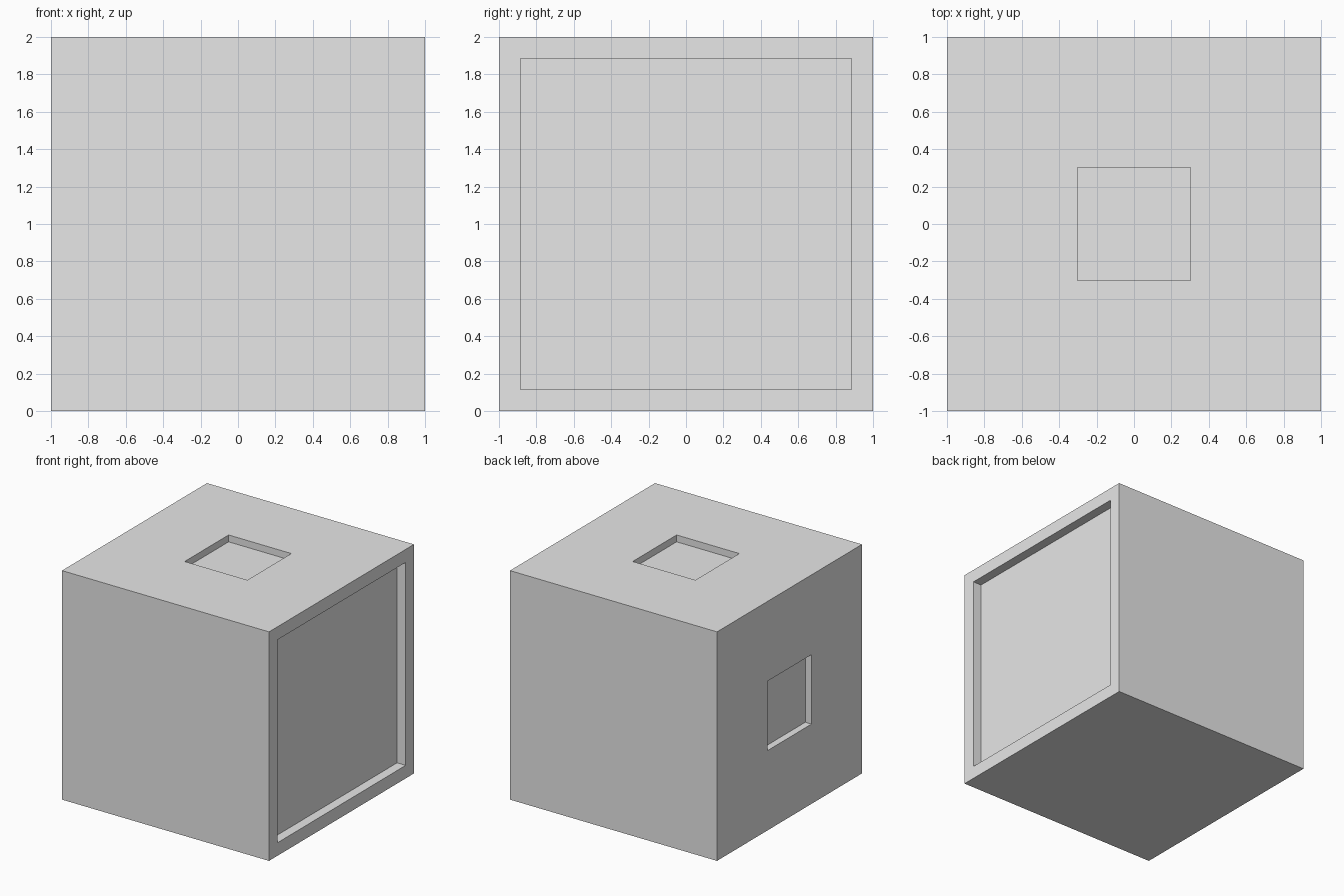
import bpy
import bmesh
from mathutils import Vector

cube = bpy.data.objects.get("Cube")
if cube:
    bpy.data.objects.remove(cube, do_unlink=True)

# Single plain grey
grey = bpy.data.materials.new("light_grey")
grey.use_nodes = True
colour = (0.8, 0.8, 0.8, 1)
grey.diffuse_color = colour
grey.node_tree.nodes["Principled BSDF"].inputs["Base Color"].default_value = colour


def recess(bm, direction, half_size, depth):
    """Sink a centred square pocket into the block face pointing along direction."""
    direction = Vector(direction)
    bm.normal_update()
    face = max(bm.faces, key=lambda f: f.calc_center_median().dot(direction))
    bmesh.ops.inset_region(bm, faces=[face], thickness=1 - half_size, use_even_offset=True)
    floor = bmesh.ops.extrude_discrete_faces(bm, faces=[face])["faces"][0]
    bmesh.ops.translate(bm, verts=floor.verts, vec=-direction * depth)


# Solid block with three pockets
bm = bmesh.new()
bmesh.ops.create_cube(bm, size=2)
recess(bm, (1, 0, 0), 0.886, 0.083)   # wide pocket
recess(bm, (-1, 0, 0), 0.303, 0.06)   # small side pocket
recess(bm, (0, 0, 1), 0.303, 0.06)    # small top pocket
bmesh.ops.translate(bm, verts=bm.verts, vec=(0, 0, 1))
bmesh.ops.recalc_face_normals(bm, faces=bm.faces)

mesh = bpy.data.meshes.new("recessed_block")
bm.to_mesh(mesh)
bm.free()
mesh.materials.append(grey)
block = bpy.data.objects.new("recessed_block", mesh)
bpy.context.collection.objects.link(block)
